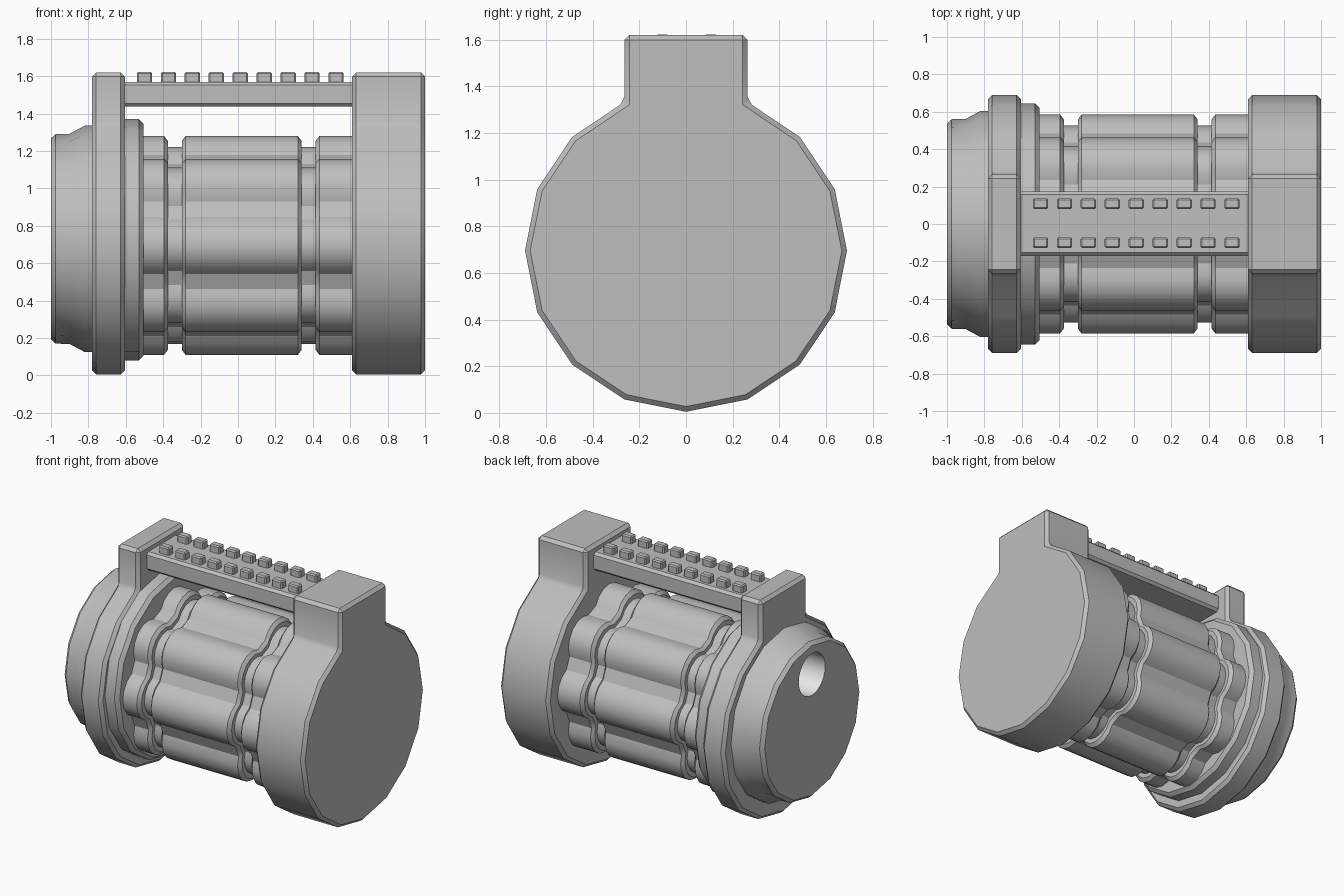
import bpy, bmesh, math
from math import sin, cos, pi, radians

cube = bpy.data.objects.get("Cube")
if cube:
    bpy.data.objects.remove(cube, do_unlink=True)


def material(name, value):
    m = bpy.data.materials.new(name)
    m.use_nodes = True
    col = (value, value, value, 1)
    m.diffuse_color = col
    m.node_tree.nodes["Principled BSDF"].inputs["Base Color"].default_value = col
    return m


GREY = material("mid_grey", 0.52)
WHITE = material("pale_lens", 0.9)


def activate(ob):
    bpy.ops.object.select_all(action='DESELECT')
    ob.select_set(True)
    bpy.context.view_layer.objects.active = ob


def finish(ob, bevel=0):
    activate(ob)
    if bevel:
        mod = ob.modifiers.new("bevel", 'BEVEL')
        mod.width = bevel
        mod.segments = 1
        mod.limit_method = 'ANGLE'
        mod.angle_limit = radians(32)
        bpy.ops.object.modifier_apply(modifier=mod.name)
    bpy.ops.object.shade_smooth_by_angle(angle=radians(30))


def loft(name, section, stations, centre=0.0):
    """Skin a closed (y, z) section along x; stations are (x, scale)."""
    bm = bmesh.new()
    rings = [[bm.verts.new((x, y * s, centre + z * s)) for y, z in section]
             for x, s in stations]
    n = len(section)
    for a, b in zip(rings, rings[1:]):
        for i in range(n):
            j = (i + 1) % n
            bm.faces.new((a[i], a[j], b[j], b[i]))
    bm.faces.new(rings[0][::-1])
    bm.faces.new(rings[-1])
    bmesh.ops.recalc_face_normals(bm, faces=bm.faces)
    me = bpy.data.meshes.new(name)
    bm.to_mesh(me)
    bm.free()
    ob = bpy.data.objects.new(name, me)
    bpy.context.collection.objects.link(ob)
    me.materials.append(GREY)
    return ob


def polygon(n, r=1.0):
    return [(r * cos(2 * pi * i / n), r * sin(2 * pi * i / n)) for i in range(n)]


def box(name, x0, x1, y0, y1, z0, z1, bevel):
    ob = loft(name, [(y0, z0), (y1, z0), (y1, z1), (y0, z1)], [(x0, 1), (x1, 1)])
    finish(ob, bevel)


# End plates: sixteen-sided discs with a square block on top
R, MID, TOP = 0.69, 0.695, 1.62
plate = [(y, z + MID) for y, z in polygon(16, R)]
k = 4  # the topmost point gives way to the block
half = plate[k - 1][0]
plate[k:k + 1] = [(half, TOP), (-half, TOP)]
for name, x0, x1 in (("left_end_plate", 0.61, 1.0), ("right_end_plate", -0.78, -0.605)):
    finish(loft(name, plate, [(x0, 1), (x1, 1)]), 0.022)

# Fluted barrel: eight rounded lobes joined by narrow flat strips
CREST, LOBE, SPAN = 0.585, 0.166, radians(67)
fluted = []
for i in range(8):
    a = i * pi / 4
    for j in range(7):
        t = SPAN * (j / 3 - 1)
        u, v = CREST - LOBE + LOBE * cos(t), LOBE * sin(t)
        fluted.append((u * cos(a) - v * sin(a), u * sin(a) + v * cos(a)))

GROOVE, LIP = 0.9, 0.955
stations = [(-0.55, 1)]
for x0, x1 in ((-0.375, -0.3), (0.34, 0.415)):
    stations += [(x0 - 0.02, 1), (x0, LIP), (x0, GROOVE),
                 (x1, GROOVE), (x1, LIP), (x1 + 0.02, 1)]
stations.append((0.65, 1))
finish(loft("fluted_barrel", fluted, stations, MID))

# Collar next to the narrow plate
finish(loft("collar", polygon(16), [(-0.65, 0.645), (-0.53, 0.645), (-0.505, 0.62)], 0.725))

# Stepped end cap with a round recess
cap = loft("end_cap", polygon(16),
           [(-1.0, 0.537), (-0.975, 0.56), (-0.9, 0.562), (-0.82, 0.605), (-0.7, 0.605)], 0.73)
HOLE_Z, HOLE_R = 1.06, 0.15
cutter = loft("recess_cutter", polygon(24, HOLE_R), [(-1.1, 1), (-0.79, 1)], HOLE_Z)
cutter.hide_render = True
activate(cap)
cut = cap.modifiers.new("recess", 'BOOLEAN')
cut.operation = 'DIFFERENCE'
cut.solver = 'EXACT'
cut.object = cutter
bpy.ops.object.modifier_apply(modifier=cut.name)
bpy.data.objects.remove(cutter, do_unlink=True)
cap.data.materials.clear()
cap.data.materials.append(GREY)
cap.data.materials.append(WHITE)
for p in cap.data.polygons:
    c = p.center
    inside = math.hypot(c.y, c.z - HOLE_Z) < HOLE_R + 0.005
    p.material_index = 1 if inside and -0.98 < c.x < -0.75 else 0
finish(cap)

# Handle bar with two rows of grip teeth
box("handle_bar", -0.63, 0.63, -0.17, 0.175, 1.437, 1.57, 0.018)
for row, y in (("front", -0.1), ("back", 0.108)):
    for i in range(9):
        x = -0.5 + 0.128 * i
        box(f"{row}_grip_tooth_{i + 1}", x - 0.041, x + 0.041,
            y - 0.028, y + 0.028, 1.56, 1.622, 0.008)
